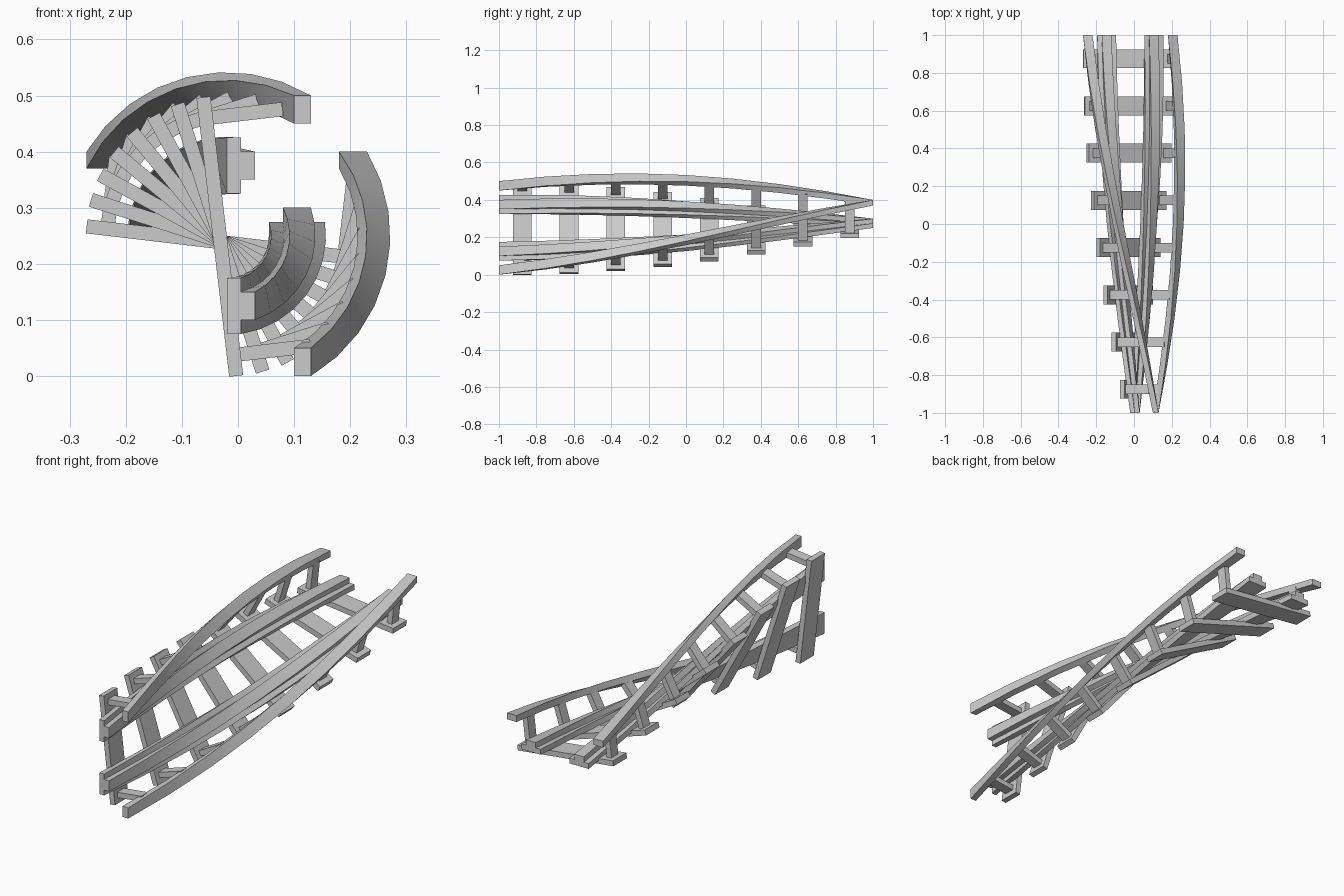
import bpy, bmesh
from math import sin, cos, radians

if "Cube" in bpy.data.objects:
    bpy.data.objects.remove(bpy.data.objects["Cube"])

CX, CZ = -0.02, 0.25      # roll axis of the twisted track
SEGMENTS, TIES = 8, 8


def place(u, v, y, a):
    """Track coordinates (u across, v up from the deck) rolled by a degrees."""
    a = radians(a)
    return (CX - u * sin(a) + v * cos(a), y, CZ + u * cos(a) + v * sin(a))


def sweep(name, profile, stations):
    """Loft a closed profile through (y, angle) stations and cap the ends."""
    bm = bmesh.new()
    rings = [[bm.verts.new(place(u, v, y, a)) for u, v in profile] for y, a in stations]
    n = len(profile)
    for r, s in zip(rings, rings[1:]):
        for i in range(n):
            j = (i + 1) % n
            bm.faces.new((r[i], r[j], s[j], s[i]))
    bm.faces.new(rings[0][::-1])
    bm.faces.new(rings[-1])
    bmesh.ops.recalc_face_normals(bm, faces=bm.faces)
    mesh = bpy.data.meshes.new(name)
    bm.to_mesh(mesh)
    bm.free()
    ob = bpy.data.objects.new(name, mesh)
    bpy.context.collection.objects.link(ob)
    return ob


def rect(u0, u1, v0, v1):
    return [(u0, v0), (u1, v0), (u1, v1), (u0, v1)]


def smooth(ob):
    bpy.ops.object.select_all(action='DESELECT')
    ob.select_set(True)
    bpy.context.view_layer.objects.active = ob
    bpy.ops.object.shade_smooth_by_angle(angle=radians(30))


path = [(-1 + 2 * i / SEGMENTS, 90 * i / SEGMENTS) for i in range(SEGMENTS + 1)]
rail = [(0.075, 0), (0.175, 0), (0.175, 0.025), (0.15, 0.025),
        (0.15, 0.05), (0.1, 0.05), (0.1, 0.025), (0.075, 0.025)]

# Stepped running rails and handrails, mirrored across the track
for side, s in (("lower", -1), ("upper", 1)):
    smooth(sweep(f"{side}_rail", [(s * u, v) for u, v in rail], path))
    smooth(sweep(f"{side}_handrail",
                 [(s * u, v) for u, v in rect(0.2, 0.25, 0.12, 0.15)], path))

# Straight cross ties, each carrying a pair of handrail posts
for i in range(TIES):
    y, a = -0.875 + 0.25 * i, 6.7 + 10.94 * i
    sweep(f"tie_{i + 1}", rect(-0.25, 0.25, -0.025, 0), [(y - 0.05, a), (y + 0.05, a)])
    for side, s in (("lower", -1), ("upper", 1)):
        sweep(f"{side}_post_{i + 1}", rect(s * 0.2, s * 0.225, 0, 0.125),
              [(y - 0.025, a), (y + 0.025, a)])
